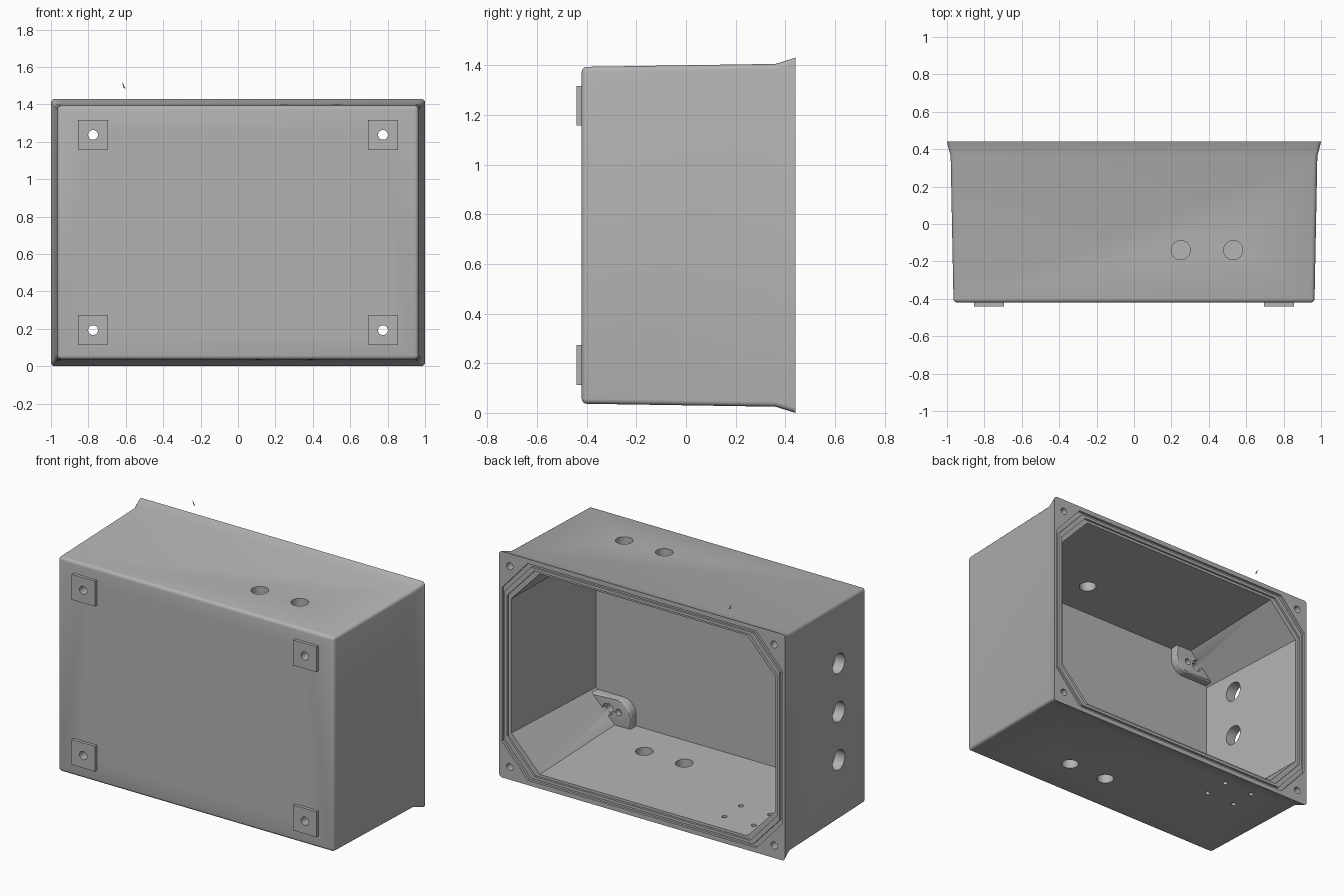
import bpy, bmesh, math
from mathutils import Matrix, Vector

cube = bpy.data.objects.get("Cube")
if cube:
    bpy.data.objects.remove(cube, do_unlink=True)

MID = 0.715          # height of the box centre
FRONT, BACK = -0.42, 0.44

grey = bpy.data.materials.new("housing grey")
grey.use_nodes = True
grey.diffuse_color = (0.45, 0.45, 0.45, 1)
grey.node_tree.nodes["Principled BSDF"].inputs["Base Color"].default_value = (0.45, 0.45, 0.45, 1)


def finish(name, bm):
    bmesh.ops.recalc_face_normals(bm, faces=bm.faces)
    mesh = bpy.data.meshes.new(name)
    bm.to_mesh(mesh)
    bm.free()
    mesh.materials.append(grey)
    obj = bpy.data.objects.new(name, mesh)
    bpy.context.collection.objects.link(obj)
    return obj


def loft(rings, ring_shape=False):
    """Skin a list of (y, outline) sections; ring_shape closes it into a loop."""
    bm = bmesh.new()
    loops = [[bm.verts.new((x, y, z + MID)) for x, z in pts] for y, pts in rings]
    pairs = list(zip(loops, loops[1:]))
    if ring_shape:
        pairs.append((loops[-1], loops[0]))
    else:
        bm.faces.new(loops[0])
        bm.faces.new(loops[-1])
    for a, b in pairs:
        for i in range(len(a)):
            j = (i + 1) % len(a)
            bm.faces.new((a[i], a[j], b[j], b[i]))
    return bm


def rectangle(hx, hz):
    return [(-hx, -hz), (hx, -hz), (hx, hz), (-hx, hz)]


def octagon(hx, hz, cx, cz):
    pts = []
    for sx, sz in ((1, 1), (-1, 1), (-1, -1), (1, -1)):
        pair = [(sx * hx, sz * (hz - cz)), (sx * (hx - cx), sz * hz)]
        pts += pair if sx * sz > 0 else pair[::-1]
    return pts


def activate(obj):
    bpy.ops.object.select_all(action="DESELECT")
    obj.select_set(True)
    bpy.context.view_layer.objects.active = obj


def cut(obj, cutter):
    activate(obj)
    mod = obj.modifiers.new("cut", "BOOLEAN")
    mod.operation, mod.solver, mod.object = "DIFFERENCE", "EXACT", cutter
    bpy.ops.object.modifier_apply(modifier=mod.name)


def cut_all(targets, cutter):
    for obj in targets:
        cut(obj, cutter)
    bpy.data.objects.remove(cutter, do_unlink=True)


def drill(targets, centre, axis, radius, length):
    bm = bmesh.new()
    turn = Vector((0, 0, 1)).rotation_difference(Vector(axis)).to_matrix().to_4x4()
    bmesh.ops.create_cone(bm, cap_ends=True, segments=32, radius1=radius, radius2=radius,
                          depth=length, matrix=Matrix.Translation(centre) @ turn)
    cut_all(targets, finish("drill", bm))


# Drafted shell with flared rim and rounded outer edges
bm = loft([(FRONT, rectangle(0.965, 0.678)), (0.36, rectangle(0.98, 0.69)),
           (BACK, rectangle(1.0, MID))])
rounded = [e for e in bm.edges
           if all(v.co.y < FRONT + 0.01 for v in e.verts)
           or abs(e.verts[0].co.y - e.verts[1].co.y) > 0.01]
bmesh.ops.bevel(bm, geom=rounded, offset=0.02, segments=4, profile=0.5, affect="EDGES")
shell = finish("shell", bm)

# Cavity and rim recess with chamfered corners
cut_all([shell], finish("cavity", loft([(-0.38, octagon(0.895, 0.605, 0.17, 0.17)),
                                        (0.46, octagon(0.925, 0.635, 0.2, 0.21))])))
lip = octagon(0.98, 0.685, 0.18, 0.2)
cut_all([shell], finish("rim_recess", loft([(0.425, lip), (0.46, lip)])))

# Sealing ridge standing in the rim recess
outer, inner = octagon(0.962, 0.668, 0.185, 0.2), octagon(0.944, 0.65, 0.19, 0.205)
ridge = finish("sealing_ridge", loft([(0.415, outer), (0.438, outer),
                                      (0.438, inner), (0.415, inner)], True))

# Corner mounts: outside foot, inside boss, screw holes
parts = [shell, ridge]
for side, sx in (("left", 1), ("right", -1)):
    for level, sz in (("upper", 1), ("lower", -1)):
        label = f"{level}_{side}"
        hx, hz = sx * 0.775, sz * 0.522
        square = [(hx + a, hz + b) for a, b in rectangle(0.081, 0.08)]
        foot = finish(f"{label}_foot", loft([(-0.44, square), (-0.41, square)]))

        radius, corner = 0.09, (0.615, 0.445)
        outline = [(0.93, 0.64), (0.93, corner[1])]
        for i in range(9):
            t = math.pi / 2 * i / 8
            outline.append((corner[0] + radius * (1 - math.sin(t)),
                            corner[1] + radius * (1 - math.cos(t))))
        outline.append((corner[0], 0.64))
        outline = [(sx * x, sz * z) for x, z in outline]
        bm = loft([(-0.4, outline), (-0.325, outline)])
        face_edges = [e for e in bm.edges if all(v.co.y > -0.33 for v in e.verts)]
        bmesh.ops.bevel(bm, geom=face_edges, offset=0.012, segments=3, profile=0.5,
                        affect="EDGES")
        boss = finish(f"{label}_boss", bm)

        drill([shell, foot, boss], (hx, -0.4, hz + MID), (0, 1, 0), 0.026, 0.3)
        drill([boss], (hx, -0.32, hz + MID), (0, 1, 0), 0.037, 0.06)
        drill([boss], (sx * 0.7, -0.32, hz + MID), (0, 1, 0), 0.02, 0.08)
        drill([shell], (sx * 0.925, BACK, sz * 0.635 + MID), (0, 1, 0), 0.022, 0.3)
        parts += [foot, boss]

# Cable entries: top, bottom and right wall
for x in (0.25, 0.53):
    drill([shell], (x, -0.14, 1.4), (0, 0, 1), 0.051, 0.3)
for x in (0.11, 0.39):
    drill([shell], (x, -0.14, 0.05), (0, 0, 1), 0.051, 0.3)
for dz in (-0.305, 0, 0.305):
    drill([shell], (-0.95, -0.14, MID + dz), (1, 0, 0), 0.063, 0.3)

# Small fixing holes in the floor
for x in (-0.68, -0.475):
    for y in (0.13, 0.295):
        drill([shell], (x, y, 0.05), (0, 0, 1), 0.015, 0.3)

# Thin loose chip above the rim
bm = bmesh.new()
bm.faces.new([bm.verts.new((x, 0.43, z)) for x, z in
              ((-0.62, 1.52), (-0.613, 1.488), (-0.6, 1.485))])
parts.append(finish("loose_chip", bm))

for obj in parts:
    activate(obj)
    bpy.ops.object.shade_smooth_by_angle(angle=math.radians(30))
